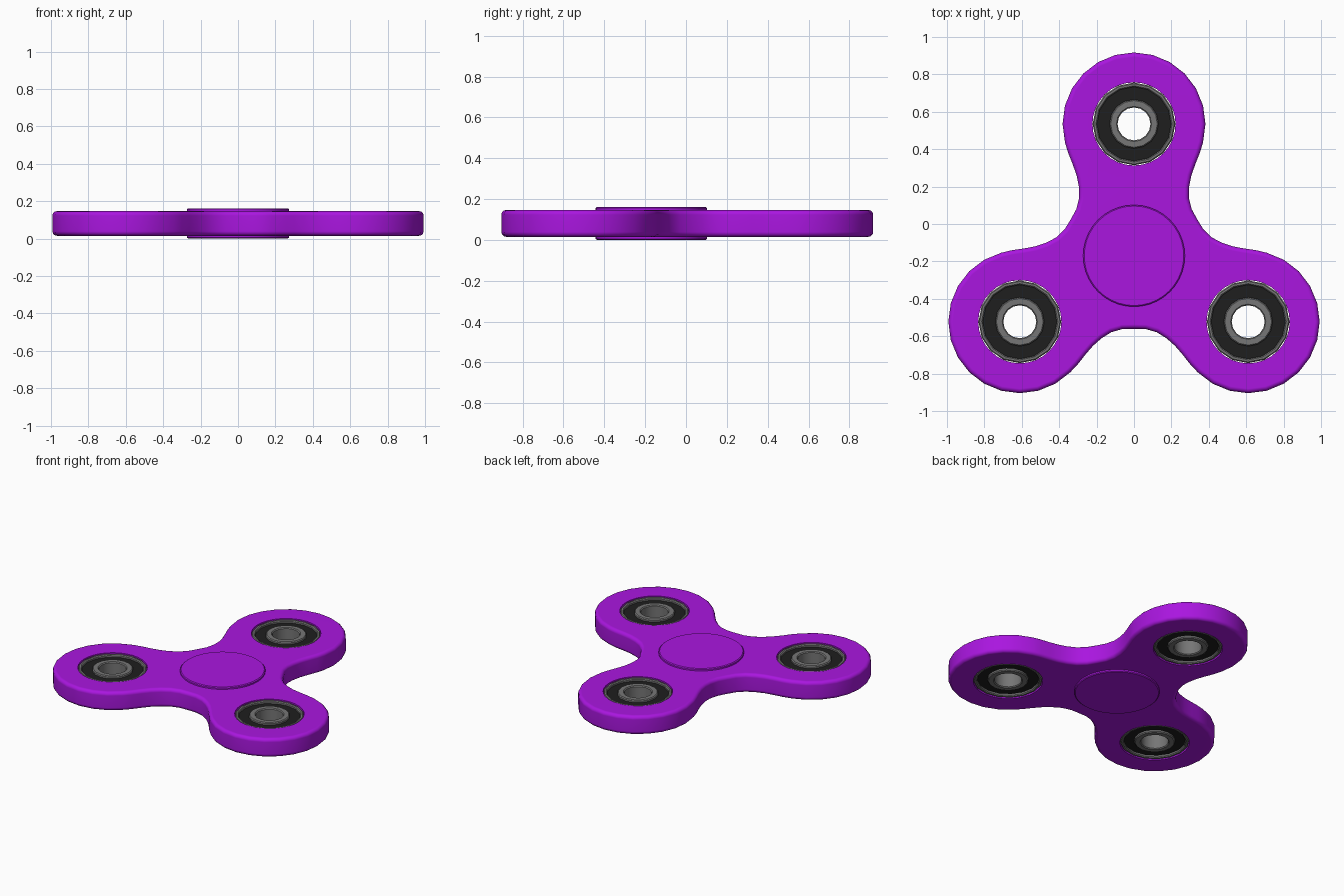
import bpy, bmesh
from math import sin, cos, radians, pi

if "Cube" in bpy.data.objects:
    bpy.data.objects.remove(bpy.data.objects["Cube"])

HUB_Y, ARM, LOBE_R = -0.17, 0.705, 0.382
Z0, Z1 = 0.015, 0.147
ARM_ANGLES = [radians(a) for a in (90, 210, 330)]


def material(name, rgb):
    m = bpy.data.materials.new(name)
    m.diffuse_color = (*rgb, 1)
    m.use_nodes = True
    m.node_tree.nodes["Principled BSDF"].inputs["Base Color"].default_value = m.diffuse_color
    return m


PURPLE = material("purple_plastic", (0.40, 0.008, 0.74))
STEEL = material("grey_steel", (0.18, 0.18, 0.18))
BLACK = material("black_seal", (0.013, 0.013, 0.013))


def add_object(name, bm, mat=None, angle=35):
    bmesh.ops.recalc_face_normals(bm, faces=bm.faces)
    me = bpy.data.meshes.new(name)
    bm.to_mesh(me)
    bm.free()
    ob = bpy.data.objects.new(name, me)
    bpy.context.collection.objects.link(ob)
    if mat:
        me.materials.append(mat)
    bpy.ops.object.select_all(action='DESELECT')
    ob.select_set(True)
    bpy.context.view_layer.objects.active = ob
    bpy.ops.object.shade_smooth_by_angle(angle=radians(angle))
    return ob


def lathe(name, profile, centre, sides, mat, closed=True):
    """Revolve (radius, z) points; closed makes a ring, open gets end caps."""
    bm = bmesh.new()
    loops = [[bm.verts.new((centre[0] + r * cos(2 * pi * i / sides),
                            centre[1] + r * sin(2 * pi * i / sides), z))
              for i in range(sides)] for r, z in profile]
    n = len(loops)
    for k in range(n if closed else n - 1):
        a, b = loops[k], loops[(k + 1) % n]
        for i in range(sides):
            j = (i + 1) % sides
            bm.faces.new((a[i], a[j], b[j], b[i]))
    if not closed:
        bm.faces.new(loops[0])
        bm.faces.new(loops[-1])
    return add_object(name, bm, mat)


# Half outline of one arm (along, sideways), from the valley to the tip
half = [(0.195, 0.338), (0.25, 0.308), (0.31, 0.293), (0.37, 0.295),
        (0.43, 0.307), (0.49, 0.328), (0.55, 0.352)]
half += [(ARM + LOBE_R * cos(radians(t)), LOBE_R * sin(radians(t)))
         for t in range(105, -1, -15)]
arm = [(u, -v) for u, v in half] + half[-2:0:-1]

# Three-armed body with rounded outer edges
bm = bmesh.new()
outline = [bm.verts.new((u * cos(a) - v * sin(a),
                         HUB_Y + u * sin(a) + v * cos(a), Z0))
           for a in ARM_ANGLES for u, v in arm]
base = bm.faces.new(outline)
top = bmesh.ops.extrude_face_region(bm, geom=[base], use_keep_orig=True)
bmesh.ops.translate(bm, vec=(0, 0, Z1 - Z0),
                    verts=[g for g in top['geom'] if isinstance(g, bmesh.types.BMVert)])
rims = [e for e in bm.edges if abs(e.verts[0].co.z - e.verts[1].co.z) < 1e-5]
bmesh.ops.bevel(bm, geom=rims, offset=0.024, segments=3, profile=0.5, affect='EDGES')
body = add_object("spinner_body", bm, PURPLE)

centres = [(ARM * cos(a), HUB_Y + ARM * sin(a)) for a in ARM_ANGLES]

# Bearing holes
for c in centres:
    cutter = lathe("hole_cutter", [(0.222, -0.1), (0.222, 0.3)], c, 32, None, False)
    cutter.hide_render = True
    mod = body.modifiers.new("hole", 'BOOLEAN')
    mod.operation, mod.solver, mod.object = 'DIFFERENCE', 'EXACT', cutter
    bpy.context.view_layer.objects.active = body
    bpy.ops.object.modifier_apply(modifier=mod.name)
    bpy.data.objects.remove(cutter)
bpy.ops.object.select_all(action='DESELECT')
body.select_set(True)
bpy.context.view_layer.objects.active = body
bpy.ops.object.shade_smooth_by_angle(angle=radians(35))
wn = body.modifiers.new("flat_top_normals", 'WEIGHTED_NORMAL')
wn.keep_sharp = True


def ring(name, r0, r1, z0, z1, c, mat, ch=0.006):
    """Square-section ring with chamfered edges."""
    prof = [(r0, z0 + ch), (r0 + ch, z0), (r1 - ch, z0), (r1, z0 + ch),
            (r1, z1 - ch), (r1 - ch, z1), (r0 + ch, z1), (r0, z1 - ch)]
    return lathe(name, prof, c, 16, mat)


# Open bearings in the three lobes
for i, c in enumerate(centres, 1):
    ring(f"bearing_outer_ring_{i}", 0.198, 0.221, 0.018, 0.144, c, STEEL)
    ring(f"bearing_seal_{i}", 0.122, 0.203, 0.035, 0.127, c, BLACK, 0.002)
    ring(f"bearing_inner_ring_{i}", 0.088, 0.131, 0.018, 0.144, c, STEEL)

# Finger cap in the middle, showing above and below
lathe("finger_cap", [(0.266, 0.0), (0.272, 0.005), (0.272, 0.157), (0.266, 0.162)],
      (0, HUB_Y), 40, PURPLE, False)
